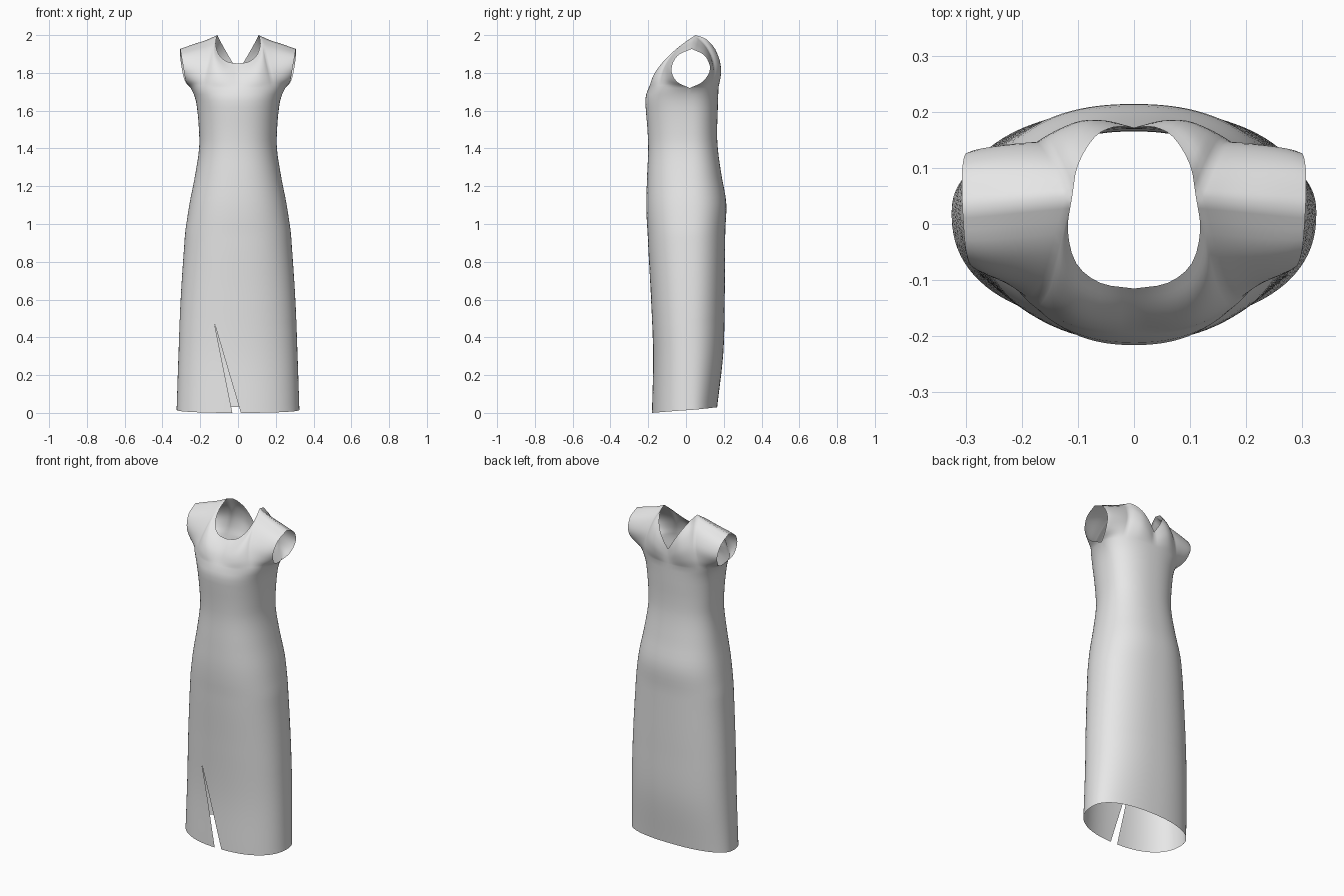
import bpy, bmesh, math
from mathutils import Vector

if "Cube" in bpy.data.objects:
    bpy.data.objects.remove(bpy.data.objects["Cube"])

Q = 24            # columns per quarter of the body
TOP = 1.72        # underarm height
POWER = 2.3       # roundness of the cross-section
MID = 0.02        # y of the side seams
SLIT = 0.475      # top of the front slit

# height, half width, front y, back y
PROFILE = [(0, .325, -.18, .165), (.3, .315, -.174, .198), (.6, .303, -.185, .205),
           (.95, .28, -.203, .208), (1.1, .257, -.21, .213), (1.25, .228, -.206, .188),
           (1.4, .206, -.2, .168), (1.5, .207, -.204, .165), (1.6, .215, -.212, .168),
           (1.67, .227, -.215, .17), (TOP, .25, -.198, .172)]


def spline(pts, t):
    """Smooth curve through pts, t from 0 to 1."""
    pts = [Vector(p) for p in pts]
    n = len(pts) - 1
    i = min(int(t * n), n - 1)
    f = t * n - i
    b, c = pts[i], pts[i + 1]
    a = pts[i - 1] if i > 0 else b * 2 - c
    d = pts[i + 2] if i + 2 <= n else c * 2 - b
    return 0.5 * (2 * b + (c - a) * f + (2 * a - 5 * b + 4 * c - d) * f * f
                  + (3 * b - a - 3 * c + d) * f ** 3)


def section(z):
    for i, (lo, hi) in enumerate(zip(PROFILE, PROFILE[1:])):
        if z <= hi[0] + 1e-9:
            f = (z - lo[0]) / (hi[0] - lo[0])
            return spline([p[1:] for p in PROFILE], (i + f) / (len(PROFILE) - 1))


def ring_point(z, ang):
    """Point on the body; angle 0 is the front, 90 degrees is +x."""
    w, front, back = section(z)
    s, c = math.sin(ang), math.cos(ang)
    x = math.copysign(abs(s) ** (2 / POWER), s) * w
    depth = (MID - front) if c > 0 else (back - MID)
    y = MID - math.copysign(abs(c) ** (2 / POWER), c) * depth
    hem = 0.015 * (1 - c) * (1 - z / TOP)
    return Vector((x, y, z + hem))


def x_angle(z, x):
    w = section(z)[0]
    return math.copysign(math.asin(abs(x / w) ** (POWER / 2)), x)


def slit_edges(z):
    if z < SLIT:
        t = z / SLIT
        return -.03 - .095 * t, .015 - .14 * t
    t = min((z - SLIT) / .6, 1)
    x = -.125 * (1 - t * t * (3 - 2 * t))
    return x, x


bm = bmesh.new()


def add_grid(rows):
    vs = [[bm.verts.new(p) for p in r] for r in rows]
    for a, b in zip(vs, vs[1:]):
        for i in range(len(a) - 1):
            # collapsed corners are left out
            quad = [a[i], a[i + 1], b[i + 1], b[i]]
            bm.faces.new(quad)


# skirt and bodice up to the underarm, open along the slit
heights = [SLIT * i / 12 for i in range(12)] + [SLIT + (TOP - SLIT) * i / 36 for i in range(37)]
body = []
for z in heights:
    left, right = slit_edges(z)
    a0, a1 = x_angle(z, right), x_angle(z, left) + 2 * math.pi
    body.append([ring_point(z, a0 + (a1 - a0) * i / (4 * Q)) for i in range(4 * Q + 1)])
add_grid(body)

# upper panels: centre line, neckline, armhole
NECK, SHOULDER = (.11, .05, 2.0), (.306, .03, 1.927)
SEAM = [NECK, (.165, .045, 1.975), (.24, .037, 1.95), SHOULDER]
FRONT = dict(
    centre=[(0, -.198, TOP), (0, -.165, 1.785), (0, -.115, 1.85)],
    neck=[(0, -.115, 1.85), (.06, -.105, 1.86), (.103, -.07, 1.90), (.118, -.01, 1.955), NECK],
    arm=[(.25, MID, TOP), (.276, -.05, 1.755), (.288, -.077, 1.82), (.3, -.045, 1.89), SHOULDER])
BACK = dict(
    centre=[(0, .172, TOP), (0, .172, 1.765), (0, .172, 1.81)],
    neck=[(0, .172, 1.81), (.035, .173, 1.865), (.07, .155, 1.925), (.1, .105, 1.98), NECK],
    arm=[(.25, MID, TOP), (.28, .09, 1.755), (.297, .127, 1.82), (.306, .1, 1.89), SHOULDER])


def panel(edges, back, side):
    """Blend a quarter panel between its four border curves."""
    def bottom(u):
        a = u * math.pi / 2
        return ring_point(TOP, math.pi - a if back else a)

    def top(u):
        return spline(edges["neck"], u * 2) if u <= .5 else spline(SEAM, u * 2 - 1)

    p00, p10, p01, p11 = bottom(0), bottom(1), top(0), top(1)
    rows = []
    for j in range(17):
        v = j / 16
        row = []
        for i in range(Q + 1):
            u = i / Q
            p = ((1 - v) * bottom(u) + v * top(u)
                 + (1 - u) * spline(edges["centre"], v) + u * spline(edges["arm"], v)
                 - (1 - u) * (1 - v) * p00 - u * (1 - v) * p10
                 - (1 - u) * v * p01 - u * v * p11)
            row.append((p.x * side, p.y, p.z))
        rows.append(row)
    add_grid(rows)


for side in (1, -1):
    panel(FRONT, False, side)
    panel(BACK, True, side)

# sew the panels together
bmesh.ops.remove_doubles(bm, verts=bm.verts, dist=2e-4)
bmesh.ops.recalc_face_normals(bm, faces=bm.faces)
low = min(bm.faces, key=lambda f: f.calc_center_median().y)
if low.normal.y > 0:
    bmesh.ops.reverse_faces(bm, faces=bm.faces)

mesh = bpy.data.meshes.new("dress")
bm.to_mesh(mesh)
bm.free()
for p in mesh.polygons:
    p.use_smooth = True
fabric = bpy.data.materials.new("light grey fabric")
fabric.diffuse_color = (.8, .8, .8, 1)
fabric.use_nodes = True
fabric.node_tree.nodes["Principled BSDF"].inputs["Base Color"].default_value = fabric.diffuse_color
mesh.materials.append(fabric)
dress = bpy.data.objects.new("dress", mesh)
bpy.context.collection.objects.link(dress)
